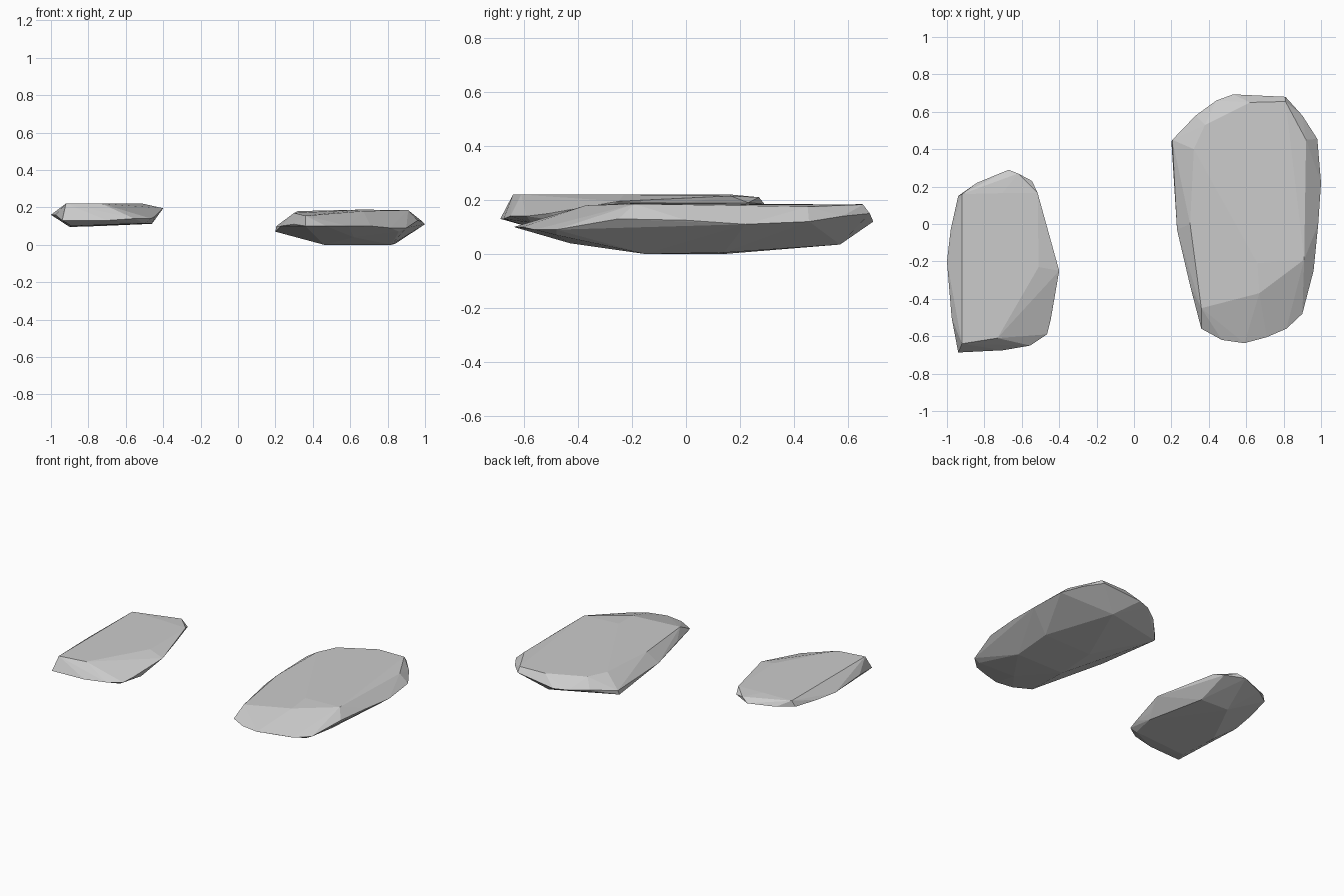
import bpy, bmesh, math


def rock(name, points):
    """Faceted slab: convex hull of a few corner points, near-flat facets merged."""
    bm = bmesh.new()
    for p in points:
        bm.verts.new(p)
    res = bmesh.ops.convex_hull(bm, input=bm.verts[:])
    loose = [v for v in bm.verts if not v.link_faces]
    bmesh.ops.delete(bm, geom=loose, context='VERTS')
    bmesh.ops.dissolve_limit(bm, angle_limit=math.radians(2),
                             verts=bm.verts[:], edges=bm.edges[:])
    bmesh.ops.recalc_face_normals(bm, faces=bm.faces[:])
    mesh = bpy.data.meshes.new(name)
    bm.to_mesh(mesh)
    bm.free()
    obj = bpy.data.objects.new(name, mesh)
    bpy.context.collection.objects.link(obj)
    return obj


# Small slab: top plateau, rim, underside
small_top = [(-.92, -.64, .22), (-.92, .16, .22), (-.705, .165, .22), (-.62, .27, .21),
             (-.515, .165, .215), (-.51, -.23, .22), (-.73, -.61, .22)]
small_rim = [(-.40, -.25, .195), (-.44, -.37, .14), (-.445, -.51, .15), (-.465, -.59, .14),
             (-.555, -.65, .14), (-.70, -.675, .13), (-.94, -.687, .13), (-.975, -.5, .16),
             (-1.0, -.2, .16), (-.98, -.03, .17), (-.94, .15, .18), (-.84, .22, .18),
             (-.67, .29, .185), (-.545, .23, .19), (-.475, 0, .19)]
small_base = [(-.90, -.3, .095), (-.89, -.58, .1), (-.46, -.4, .112), (-.50, -.57, .115),
              (-.74, .03, .1), (-.55, 0, .115)]
rock("small_rock_slab", small_top + small_rim + small_base)

# Large slab: top plateau, rim, underside
large_top = [(.36, -.45, .155), (.67, -.37, .18), (.66, -.21, .188), (.91, -.19, .185),
             (.30, .0, .17), (.32, .4, .18), (.38, .53, .18), (.62, .65, .185),
             (.81, .655, .183), (.92, .45, .175)]
large_rim = [(.20, .44, .07), (.205, .45, .10), (.33, .58, .12), (.44, .66, .12),
             (.53, .693, .12), (.81, .68, .15), (.90, .58, .14), (.98, .455, .12),
             (1.0, .22, .11), (.985, 0, .125), (.96, -.25, .13), (.90, -.48, .09),
             (.815, -.56, .09), (.71, -.605, .1), (.59, -.637, .1), (.47, -.62, .1),
             (.36, -.56, .1), (.335, -.44, .11), (.30, -.33, .11), (.23, -.03, .1)]
large_base = [(.46, -.15, 0), (.82, -.15, 0), (.84, .14, .005), (.48, .14, 0),
              (.65, .57, .035), (.62, -.43, .04), (.86, -.48, .07)]
rock("large_rock_slab", large_top + large_rim + large_base)
